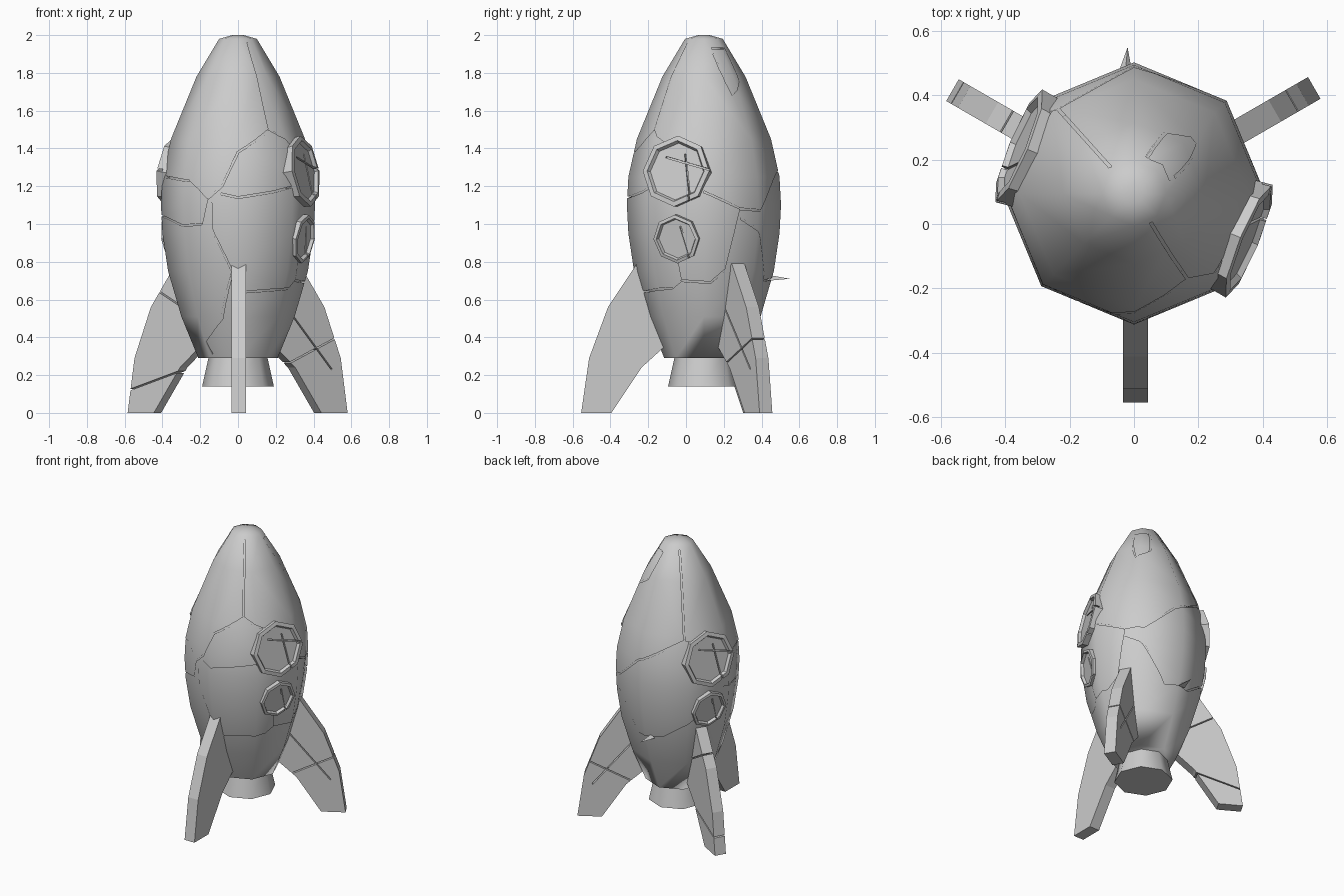
import bpy, bmesh
from math import sin, cos, radians, pi, ceil
from mathutils import Matrix, Vector

if "Cube" in bpy.data.objects:
    bpy.data.objects.remove(bpy.data.objects["Cube"])

GREY = (0.6, 0.6, 0.6, 1)
mat = bpy.data.materials.new("plain_grey")
mat.use_nodes = True
mat.diffuse_color = GREY
mat.node_tree.nodes["Principled BSDF"].inputs["Base Color"].default_value = GREY

CY = 0.095  # hull axis in y
SIDES = 8


def activate(ob):
    bpy.ops.object.select_all(action='DESELECT')
    ob.select_set(True)
    bpy.context.view_layer.objects.active = ob


def finish(name, bm, matrix=None, smooth=None):
    bmesh.ops.recalc_face_normals(bm, faces=bm.faces)
    me = bpy.data.meshes.new(name)
    bm.to_mesh(me)
    bm.free()
    if matrix:
        me.transform(matrix)
    me.materials.append(mat)
    ob = bpy.data.objects.new(name, me)
    bpy.context.collection.objects.link(ob)
    if smooth:
        activate(ob)
        bpy.ops.object.shade_smooth_by_angle(angle=radians(smooth))
    return ob


def skin(bm, rings):
    """Closed solid through rings of vertices."""
    for a, b in zip(rings, rings[1:]):
        for i in range(len(a)):
            j = (i + 1) % len(a)
            bm.faces.new((a[i], a[j], b[j], b[i]))
    bm.faces.new(rings[0])
    bm.faces.new(rings[-1])
    return bm


def lathe(profile):
    """Eight-sided solid from (radius, height) points."""
    bm = bmesh.new()
    turns = [2 * pi * i / SIDES for i in range(SIDES)]
    return skin(bm, [[bm.verts.new((r * cos(t), r * sin(t), z)) for t in turns]
                     for r, z in profile])


def cut(ob, cutter):
    activate(ob)
    m = ob.modifiers.new("cut", 'BOOLEAN')
    m.operation = 'DIFFERENCE'
    m.solver = 'EXACT'
    m.object = cutter
    bpy.ops.object.modifier_apply(modifier=m.name)
    bpy.data.objects.remove(cutter)


# Hull
HULL = [(0.21, 0.29), (0.30, 0.51), (0.37, 0.75), (0.40, 0.95), (0.408, 1.1),
        (0.40, 1.25), (0.355, 1.45), (0.22, 1.78), (0.10, 1.98), (0.03, 2.0)]
AXIS = Matrix.Translation((0, CY, 0))
hull = finish("hull", lathe(HULL), AXIS, 60)
smooth_hull = finish("smooth_hull", lathe(HULL), AXIS, 60)


def hull_point(angle, z):
    """Point on the hull surface and its outward direction."""
    r = HULL[-1][0]
    for (r0, z0), (r1, z1) in zip(HULL, HULL[1:]):
        if z0 <= z <= z1:
            r = r0 + (r1 - r0) * (z - z0) / (z1 - z0)
    r *= cos(pi / 8) / cos(radians(angle % 45 - 22.5))
    out = Vector((cos(radians(angle)), sin(radians(angle)), 0))
    return out * r + Vector((0, CY, z)), out


# Fracture seams: paths of (degrees around the hull, height)
SEAMS = [
    [(-60, 1.96), (-58, 1.5), (-90, 1.38), (-103, 1.2), (-116, 1.13),
     (-132, 1.23), (-175, 1.25)],
    [(-58, 1.5), (-35, 1.42)],
    [(-104, 1.16), (-90, 1.14), (-60, 1.17), (-36, 1.21)],
    [(-116, 1.13), (-121, 1.0), (-137, 0.99), (-185, 1.05)],
    [(-112, 1.11), (-112, 0.97), (-95, 0.75), (-82, 0.64), (-32, 0.66),
     (-22, 0.7), (6, 0.69), (20, 0.76), (31, 1.08), (0, 1.17)],
    [(-24, 0.8), (-22, 0.7)],
    [(31, 1.08), (50, 1.07), (82, 1.25), (132, 1.42), (150, 1.38)],
    [(132, 1.96), (132, 1.42)],
    [(31, 1.03), (50, 0.95), (75, 0.7), (110, 0.72), (148, 0.88)],
    [(-95, 0.74), (-108, 0.5), (-135, 0.38), (-130, 0.31)],
    [(20, 1.93), (70, 1.93), (62, 1.75), (38, 1.68), (22, 1.9)],
]


def seam_cutter(path, depth=0.03, width=0.01):
    pts = []
    for (a0, z0), (a1, z1) in zip(path, path[1:]):
        n = max(1, ceil(abs(a1 - a0) / 8), ceil(abs(z1 - z0) / 0.08))
        pts += [hull_point(a0 + (a1 - a0) * k / n, z0 + (z1 - z0) * k / n)
                for k in range(n)]
    pts.append(hull_point(*path[-1]))
    bm = bmesh.new()
    rings = []
    for i, (p, out) in enumerate(pts):
        along = pts[min(i + 1, len(pts) - 1)][0] - pts[max(i - 1, 0)][0]
        side = out.cross(along).normalized() * width / 2
        rings.append([bm.verts.new(p + out * d + side * s) for d, s in
                      ((-depth, -1), (depth, -1), (depth, 1), (-depth, 1))])
    return finish("seam_cutter", skin(bm, rings))


for path in SEAMS:
    cut(hull, seam_cutter(path))

# Keep the hull's smooth shading across the seams
activate(hull)
dt = hull.modifiers.new("normals", 'DATA_TRANSFER')
dt.object = smooth_hull
dt.use_loop_data = True
dt.data_types_loops = {'CUSTOM_NORMAL'}
dt.loop_mapping = 'POLYINTERP_NEAREST'
bpy.ops.object.modifier_apply(modifier=dt.name)
bpy.data.objects.remove(smooth_hull)

# Engine nozzle
finish("nozzle", lathe([(0.19, 0.14), (0.15, 0.32)]), AXIS, 60)


def slab_cutter(matrix, size):
    bm = bmesh.new()
    bmesh.ops.create_cube(bm, size=1)
    bmesh.ops.scale(bm, vec=size, verts=bm.verts)
    return finish("slab_cutter", bm, matrix)


# Fins, each with its own snapped seams (radius, height, tilt)
FIN = [(0.49, 0), (0.65, 0), (0.608, 0.29), (0.508, 0.56), (0.355, 0.79),
       (0.17, 0.60), (0.17, 0.37), (0.22, 0.34), (0.33, 0.24)]
FINS = [("front_fin", -90, []),
        ("left_fin", 30, [(0.50, 0.36, -25), (0.36, 0.46, 50)]),
        ("right_fin", 150, [(0.55, 0.15, 18), (0.42, 0.62, -30)])]
for name, angle, seams in FINS:
    bm = bmesh.new()
    skin(bm, [[bm.verts.new((r, y, z)) for r, z in FIN] for y in (-0.035, 0.043)])
    place = AXIS @ Matrix.Rotation(radians(angle), 4, 'Z')
    fin = finish(name, bm, place)
    for r, z, tilt in seams:
        m = place @ Matrix.Translation((r, 0, z)) @ Matrix.Rotation(radians(tilt), 4, 'Y')
        cut(fin, slab_cutter(m, (0.6, 0.2, 0.008)))

# Portholes on opposite hull faces: (name, height, radius, distance, pitch)
PORTS = [("upper_porthole", 1.28, 0.19, 0.388, 9), ("lower_porthole", 0.92, 0.13, 0.386, -9)]
for side, angle in (("left", -22.5), ("right", 157.5)):
    for name, z, rad, dist, pitch in PORTS:
        frame = [(rad * 0.95, -0.07), (rad, 0), (rad * 0.86, 0.004),
                 (rad * 0.80, -0.014), (rad * 0.05, -0.014)]
        place = (AXIS @ Matrix.Rotation(radians(angle), 4, 'Z')
                 @ Matrix.Translation((dist, 0, z))
                 @ Matrix.Rotation(radians(90 - pitch), 4, 'Y'))
        port = finish(f"{side}_{name}", lathe(frame), place)
        # Cracked pane
        for turn in ((75, 10) if rad > 0.15 else (15,)):
            m = (place @ Matrix.Rotation(radians(turn), 4, 'Z')
                 @ Matrix.Translation((rad * 0.3, rad * 0.3, 0)))
            cut(port, slab_cutter(m, (rad * 1.5, 0.009, 0.06)))

# Loose splinter at the back
bm = bmesh.new()
pts = [bm.verts.new(p) for p in ((-0.06, 0.44, 0.71), (0.0, 0.44, 0.70),
                                 (-0.02, 0.55, 0.71), (-0.03, 0.44, 0.73))]
for i in range(4):
    bm.faces.new([p for j, p in enumerate(pts) if j != i])
finish("hull_splinter", bm)
